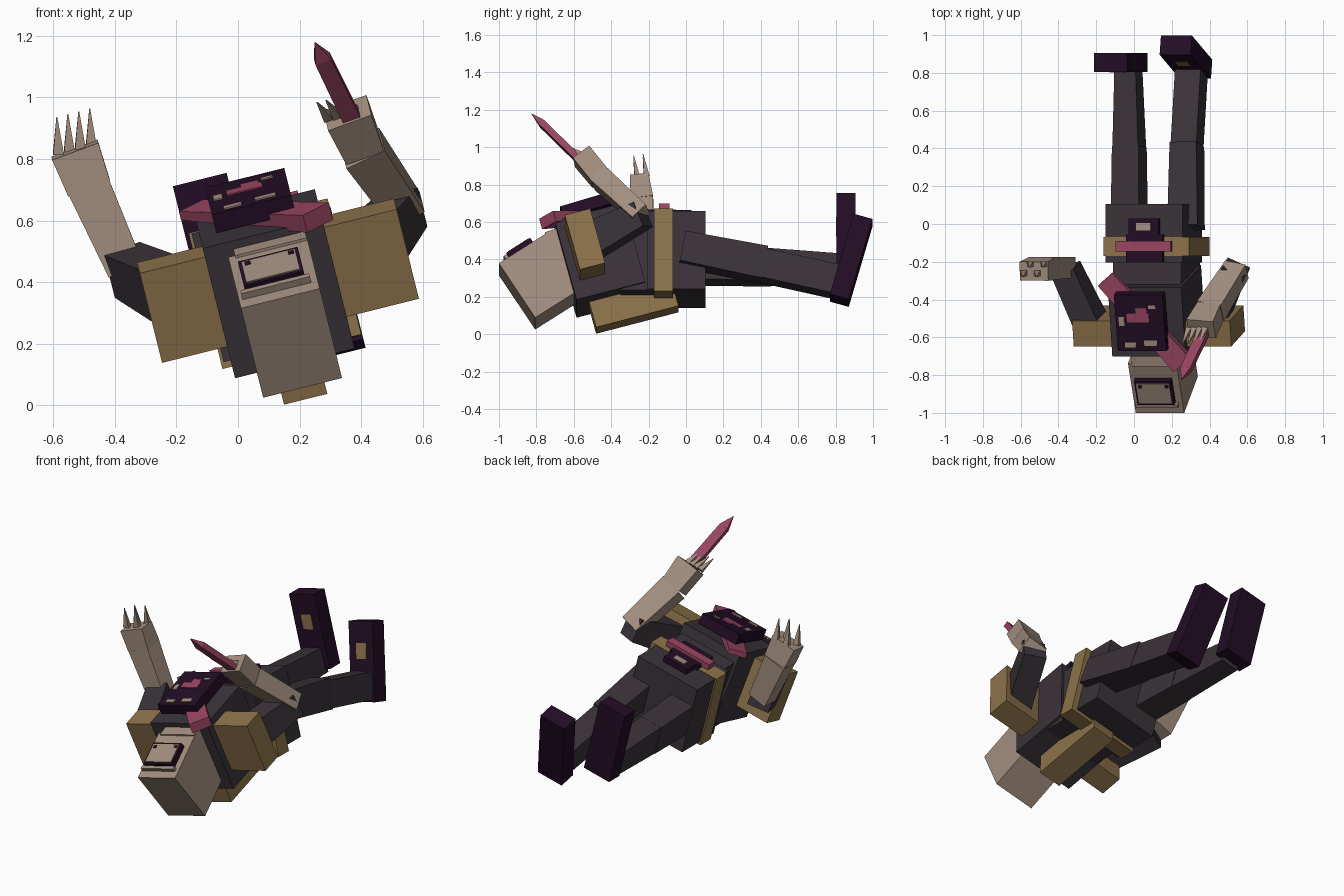
import bpy, bmesh, math
from mathutils import Vector, Matrix

def mat(name, c):
    m = bpy.data.materials.new(name)
    m.diffuse_color = (*c, 1)
    return m

SUIT = mat("charcoal suit", (0.042, 0.033, 0.041))
PURPLE = mat("deep purple", (0.016, 0.004, 0.018))
TAN = mat("dusty tan", (0.36, 0.27, 0.21))
GOLD = mat("dull gold", (0.26, 0.165, 0.068))
PINK = mat("dark pink", (0.32, 0.06, 0.12))

ROLL = -math.radians(14)          # the whole lying body leans sideways
U = Vector((math.cos(ROLL), 0, -math.sin(ROLL)))

def frame(c, pitch):
    return (Matrix.Translation(c) @ Matrix.Rotation(ROLL, 4, 'Y')
            @ Matrix.Rotation(math.radians(pitch), 4, 'X'))

def finish(name, bm, m):
    bmesh.ops.recalc_face_normals(bm, faces=bm.faces)
    me = bpy.data.meshes.new(name)
    bm.to_mesh(me)
    bm.free()
    me.materials.append(m)
    ob = bpy.data.objects.new(name, me)
    bpy.context.collection.objects.link(ob)
    return ob

def box(name, c, size, pitch, m, off=(0, 0, 0)):
    """Box in the leaning body frame, optionally offset inside that frame."""
    bm = bmesh.new()
    bmesh.ops.create_cube(bm, size=1)
    bmesh.ops.transform(bm, verts=bm.verts, matrix=frame(c, pitch)
                        @ Matrix.Translation(off) @ Matrix.Diagonal((*size, 1)))
    return finish(name, bm, m)

def limb(name, a, b, s0, s1, m, side=U):
    """Tapered four-sided bar from a to b; s = (width along side, depth)."""
    a, b = Vector(a), Vector(b)
    d = (b - a).normalized()
    u = (side - d * side.dot(d)).normalized()
    v = d.cross(u)
    bm = bmesh.new()
    rings = []
    for p, (w, h) in ((a, s0), (b, s1)):
        rings.append([bm.verts.new(p + u * (w / 2 * i) + v * (h / 2 * j))
                      for i, j in ((-1, -1), (1, -1), (1, 1), (-1, 1))])
    bm.faces.new(rings[0])
    bm.faces.new(rings[1])
    for k in range(4):
        n = (k + 1) % 4
        bm.faces.new((rings[0][k], rings[0][n], rings[1][n], rings[1][k]))
    return finish(name, bm, m)

# Head with raised face mask
HEAD = (0.153, -0.772, 0.285)
box("head", HEAD, (0.264, 0.314, 0.357), 33, TAN)
box("face_mask", HEAD, (0.20, 0.15, 0.035), 33, PURPLE, (-0.005, -0.01, 0.195))
box("face_plate", HEAD, (0.18, 0.125, 0.006), 33, TAN, (-0.005, -0.01, 0.214))
box("chin_ledge", HEAD, (0.23, 0.02, 0.025), 33, TAN, (-0.005, -0.1, 0.19))
for i, x in enumerate((-0.075, 0.07)):
    box(f"mask_spot_{i}", HEAD, (0.02, 0.02, 0.004), 33, PURPLE, (x, 0.035, 0.217))
box("neck", (0.14, -0.64, 0.38), (0.24, 0.12, 0.34), 20, TAN)

# Torso
box("chest", (0.12, -0.46, 0.395), (0.40, 0.38, 0.45), 15, SUIT)
box("waist", (0.12, -0.24, 0.395), (0.37, 0.22, 0.42), 0, SUIT)
box("pelvis", (0.105, -0.05, 0.40), (0.42, 0.31, 0.43), 0, SUIT)
box("belt", (0.12, -0.12, 0.395), (0.465, 0.10, 0.455), 0, GOLD)
box("back_pack", (0.185, -0.283, 0.159), (0.145, 0.456, 0.175), 15, GOLD)

# Belt buckle
box("buckle_base", (0.058, -0.13, 0.625), (0.20, 0.15, 0.035), 0, PURPLE)
box("buckle_plate", (0.055, -0.015, 0.625), (0.165, 0.09, 0.04), 0, PURPLE)
box("buckle_bar", (0.052, -0.117, 0.645), (0.30, 0.055, 0.035), 0, PINK)
box("buckle_inlay", (0.055, -0.015, 0.625), (0.08, 0.04, 0.006), 0, TAN, (0, 0, 0.022))

# Chest plate with painted patches, and the diagonal sash beneath it
PLATE = (0.04, -0.515, 0.665)
box("chest_plate", PLATE, (0.265, 0.31, 0.065), 17, PURPLE)
PATCHES = [(-0.01, 0.03, 0.12, 0.05, PINK), (0.01, 0.07, 0.06, 0.03, PINK),
           (0.05, -0.11, 0.07, 0.03, TAN), (-0.06, -0.12, 0.06, 0.03, TAN),
           (-0.10, 0.01, 0.03, 0.05, TAN), (0.07, 0.09, 0.04, 0.02, TAN)]
for i, (x, y, w, h, m) in enumerate(PATCHES):
    box(f"plate_patch_{i}", PLATE, (w, h, 0.006), 17, m, (x, y, 0.034))
limb("sash", (-0.15, -0.29, 0.635), (0.26, -0.74, 0.61), (0.11, 0.03), (0.12, 0.06), PINK)

# Shoulder pads
for s, n in ((-1, "left"), (1, "right")):
    box(f"shoulder_pad_{n}", (0.13, -0.54, 0.405), (0.25, 0.14, 0.31), 15, GOLD,
        (0.305 * s, 0, 0))

# Arms and hands
limb("upper_arm_left", (-0.22, -0.54, 0.37), (-0.36, -0.24, 0.44), (0.14, 0.19), (0.13, 0.15), SUIT)
limb("upper_arm_right", (0.42, -0.52, 0.49), (0.54, -0.23, 0.64), (0.14, 0.19), (0.13, 0.14), SUIT)
limb("forearm_left", (-0.365, -0.23, 0.44), (-0.485, -0.235, 0.71), (0.12, 0.11), (0.14, 0.12), TAN)
limb("forearm_right", (0.545, -0.24, 0.635), (0.405, -0.46, 0.835), (0.12, 0.10), (0.14, 0.11), TAN)
limb("hand_left", (-0.485, -0.235, 0.71), (-0.53, -0.25, 0.83), (0.145, 0.12), (0.16, 0.10), TAN)
limb("hand_right", (0.405, -0.46, 0.835), (0.355, -0.555, 0.95), (0.13, 0.11), (0.15, 0.11), TAN)

# Claws
for i in range(4):
    t = i / 3 - 0.5
    c = Vector((-0.53, -0.26 + 0.05 * (i % 2), 0.83)) + U * (0.11 * t)
    limb(f"claw_left_{i}", c, c + Vector((-0.005, -0.02, 0.12)), (0.035, 0.03), (0.003, 0.003), TAN)
    c = Vector((0.335, -0.555, 0.945)) + U * (0.09 * t)
    limb(f"claw_right_{i}", c, c + Vector((-0.035, -0.08, 0.05)), (0.03, 0.03), (0.003, 0.003), TAN)

# Dagger
limb("dagger_blade", (0.375, -0.56, 0.92), (0.275, -0.77, 1.125), (0.06, 0.035), (0.055, 0.035), PINK)
limb("dagger_tip", (0.275, -0.77, 1.125), (0.25, -0.825, 1.178), (0.055, 0.035), (0.003, 0.003), PINK)

# Legs
limb("thigh_left", (-0.025, -0.02, 0.375), (-0.025, 0.41, 0.36), (0.155, 0.20), (0.145, 0.18), SUIT)
limb("shin_left", (-0.025, 0.40, 0.36), (-0.03, 0.83, 0.345), (0.14, 0.18), (0.115, 0.15), SUIT)
limb("thigh_right", (0.275, -0.02, 0.455), (0.28, 0.42, 0.37), (0.165, 0.165), (0.145, 0.18), SUIT)
limb("shin_right", (0.28, 0.40, 0.37), (0.305, 0.83, 0.275), (0.14, 0.16), (0.14, 0.16), SUIT)

# Boots with painted instep patches
for n, c, size, p in (("left", (-0.07, 0.855, 0.515), (0.18, 0.10, 0.45), 0),
                      ("right", (0.275, 0.883, 0.395), (0.17, 0.105, 0.46), -16)):
    box(f"boot_{n}", c, size, p, PURPLE)
    box(f"boot_patch_{n}", c, (0.07, 0.006, 0.09), p, GOLD, (0, -size[1] / 2, 0.06))
